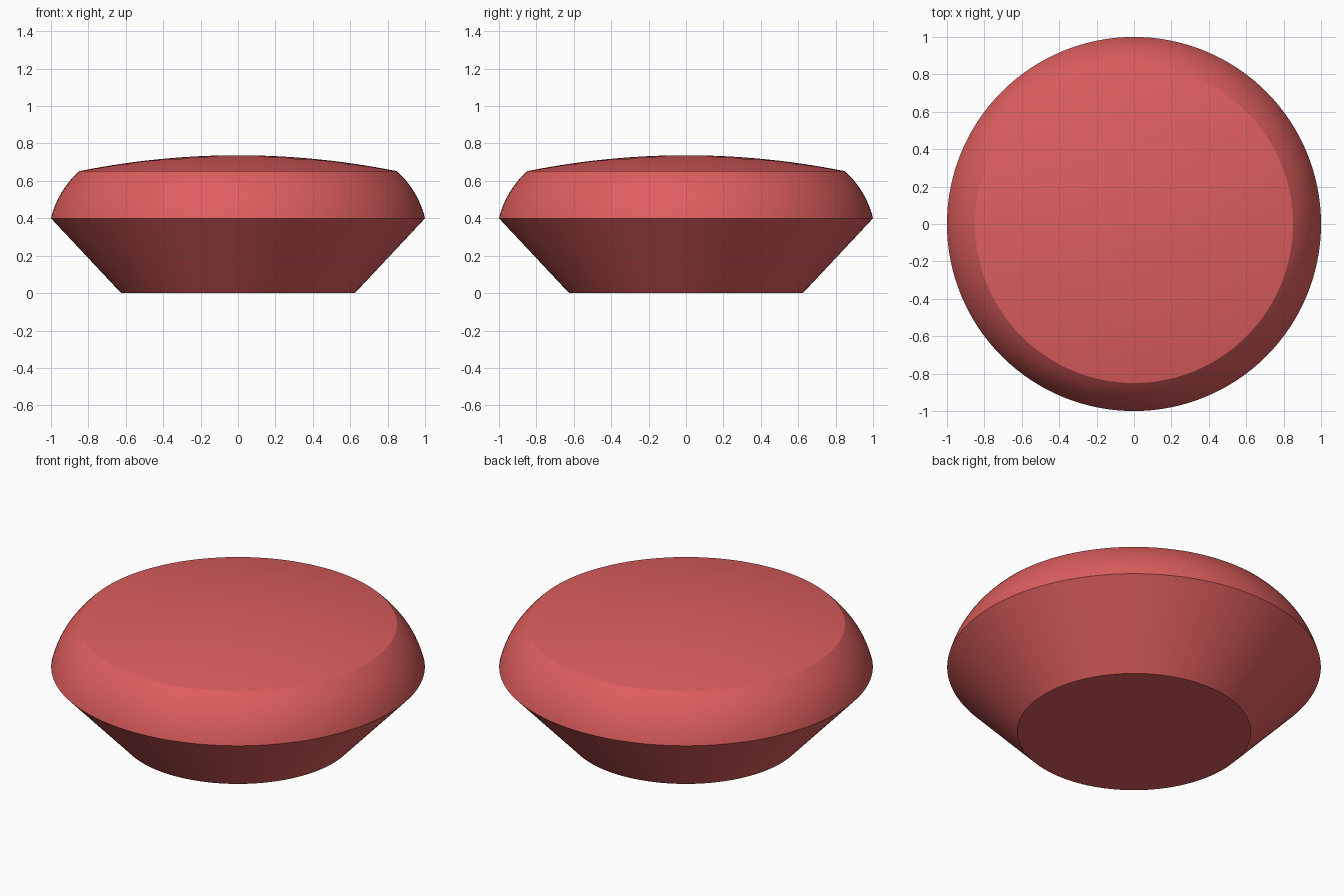
import bpy, bmesh, math

if "Cube" in bpy.data.objects:
    bpy.data.objects.remove(bpy.data.objects["Cube"])

SEGMENTS = 128


def bowed(p, q, bulge, steps):
    """Points from p to q along a curve bowed outwards by bulge."""
    dx, dz = q[0] - p[0], q[1] - p[1]
    length = math.hypot(dx, dz)
    nx, nz = dz / length, -dx / length
    pts = []
    for i in range(1, steps + 1):
        t = i / steps
        b = 4 * bulge * t * (1 - t)
        pts.append((p[0] + dx * t + nx * b, p[1] + dz * t + nz * b))
    return pts


# Half profile: flat base, flared skirt, rounded shoulder
profile = [(0.625, 0.0), (1.0, 0.4)]
profile += bowed((1.0, 0.4), (0.85, 0.652), 0.022, 10)
# Shallow domed top
for i in range(1, 13):
    r = 0.85 * (1 - i / 12)
    profile.append((r, 0.737 - 0.085 * (r / 0.85) ** 2))

# Lathe the profile
bm = bmesh.new()
rings = []
for r, z in profile[:-1]:
    rings.append([bm.verts.new((r * math.cos(2 * math.pi * k / SEGMENTS),
                                r * math.sin(2 * math.pi * k / SEGMENTS), z))
                  for k in range(SEGMENTS)])
bm.faces.new(rings[0][::-1])
apex = bm.verts.new((0, 0, profile[-1][1]))
for k in range(SEGMENTS):
    n = (k + 1) % SEGMENTS
    for a, b in zip(rings, rings[1:]):
        bm.faces.new((a[k], a[n], b[n], b[k]))
    bm.faces.new((rings[-1][k], rings[-1][n], apex))

mesh = bpy.data.meshes.new("domed_button")
bm.to_mesh(mesh)
bm.free()
button = bpy.data.objects.new("domed_button", mesh)
bpy.context.collection.objects.link(button)

# Coral red material
red = bpy.data.materials.new("coral_red")
red.diffuse_color = (0.73, 0.112, 0.112, 1)
red.use_nodes = True
red.node_tree.nodes["Principled BSDF"].inputs["Base Color"].default_value = red.diffuse_color
mesh.materials.append(red)

# Smooth shading with crisp rims
bpy.context.view_layer.objects.active = button
button.select_set(True)
bpy.ops.object.shade_smooth_by_angle(angle=math.radians(15))
